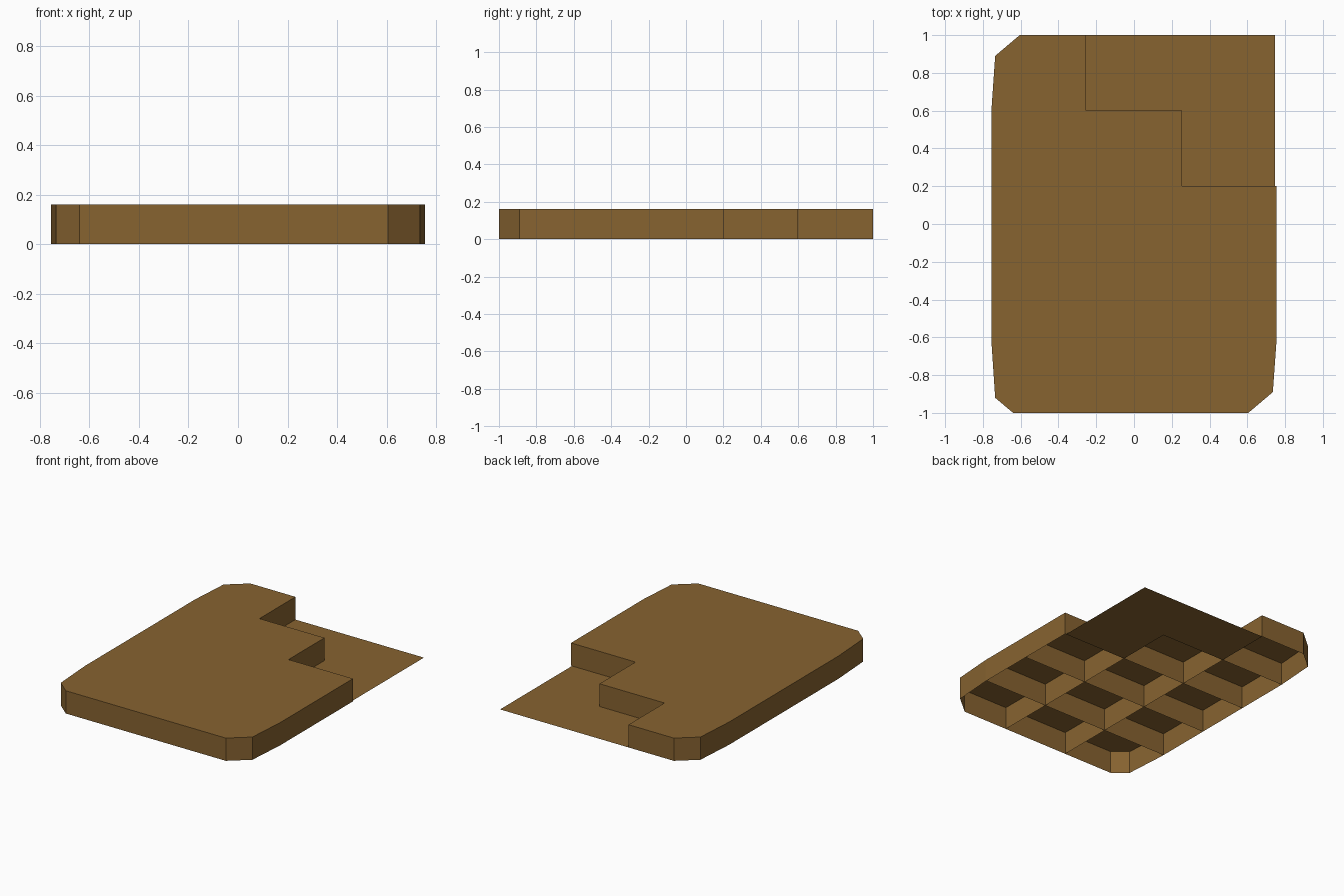
import bpy, bmesh

if "Cube" in bpy.data.objects:
    bpy.data.objects.remove(bpy.data.objects["Cube"])

brown = bpy.data.materials.new("warm_brown")
brown.diffuse_color = (0.242, 0.125, 0.030, 1)
brown.use_nodes = True
brown.node_tree.nodes["Principled BSDF"].inputs["Base Color"].default_value = brown.diffuse_color

HEIGHT = 0.16
X_CUTS = (-0.253, 0.253)
Y_CUTS = (-0.6, -0.2, 0.2, 0.6)


def finish(bm, name):
    mesh = bpy.data.meshes.new(name)
    bm.to_mesh(mesh)
    bm.free()
    mesh.materials.append(brown)
    obj = bpy.data.objects.new(name, mesh)
    bpy.context.collection.objects.link(obj)
    return obj


def polygon(points, z):
    bm = bmesh.new()
    bm.faces.new([bm.verts.new((x, y, z)) for x, y in points])
    return bm


# Slab of hollow tiles: outline with clipped corners, cut into a 3 x 5 grid
outline = [(-0.64, -1), (0.605, -1), (0.735, -0.89), (0.755, -0.61),
           (0.755, 1), (-0.605, 1), (-0.735, 0.89), (-0.755, 0.6),
           (-0.755, -0.62), (-0.735, -0.92)]
bm = polygon(outline, HEIGHT)
cuts = [((x, 0, 0), (1, 0, 0)) for x in X_CUTS] + [((0, y, 0), (0, 1, 0)) for y in Y_CUTS]
for co, no in cuts:
    bmesh.ops.bisect_plane(bm, geom=bm.verts[:] + bm.edges[:] + bm.faces[:],
                           plane_co=co, plane_no=no)

# Remove the three missing tiles at the back right
missing = []
for f in bm.faces:
    c = f.calc_center_median()
    if (c.x > 0.253 and c.y > 0.2) or (c.x > -0.253 and c.y > 0.6):
        missing.append(f)
bmesh.ops.delete(bm, geom=missing, context='FACES')

# Separate the tiles and drop walls from every tile edge, leaving the bottom open
bmesh.ops.split_edges(bm, edges=bm.edges[:])
walls = bmesh.ops.extrude_edge_only(bm, edges=bm.edges[:])
low = [g for g in walls["geom"] if isinstance(g, bmesh.types.BMVert)]
bmesh.ops.translate(bm, verts=low, vec=(0, 0, -HEIGHT))
bmesh.ops.recalc_face_normals(bm, faces=bm.faces[:])
bm.normal_update()

# Make sure each open tile faces outward (its lid points up)
if any(f.normal.z < -0.5 for f in bm.faces):
    for f in bm.faces:
        f.select = False
    todo = set(f for f in bm.faces if f.normal.z < -0.5)
    flip = set(todo)
    for f in todo:
        for e in f.edges:
            flip.update(e.link_faces)
    bmesh.ops.reverse_faces(bm, faces=list(flip))
finish(bm, "tile_slab")

# Thin floor sheet where the tiles are missing
floor = [(0.253, 0.2), (0.747, 0.2), (0.747, 1), (-0.253, 1), (-0.253, 0.6), (0.253, 0.6)]
finish(polygon(floor, 0.0), "floor_sheet")
